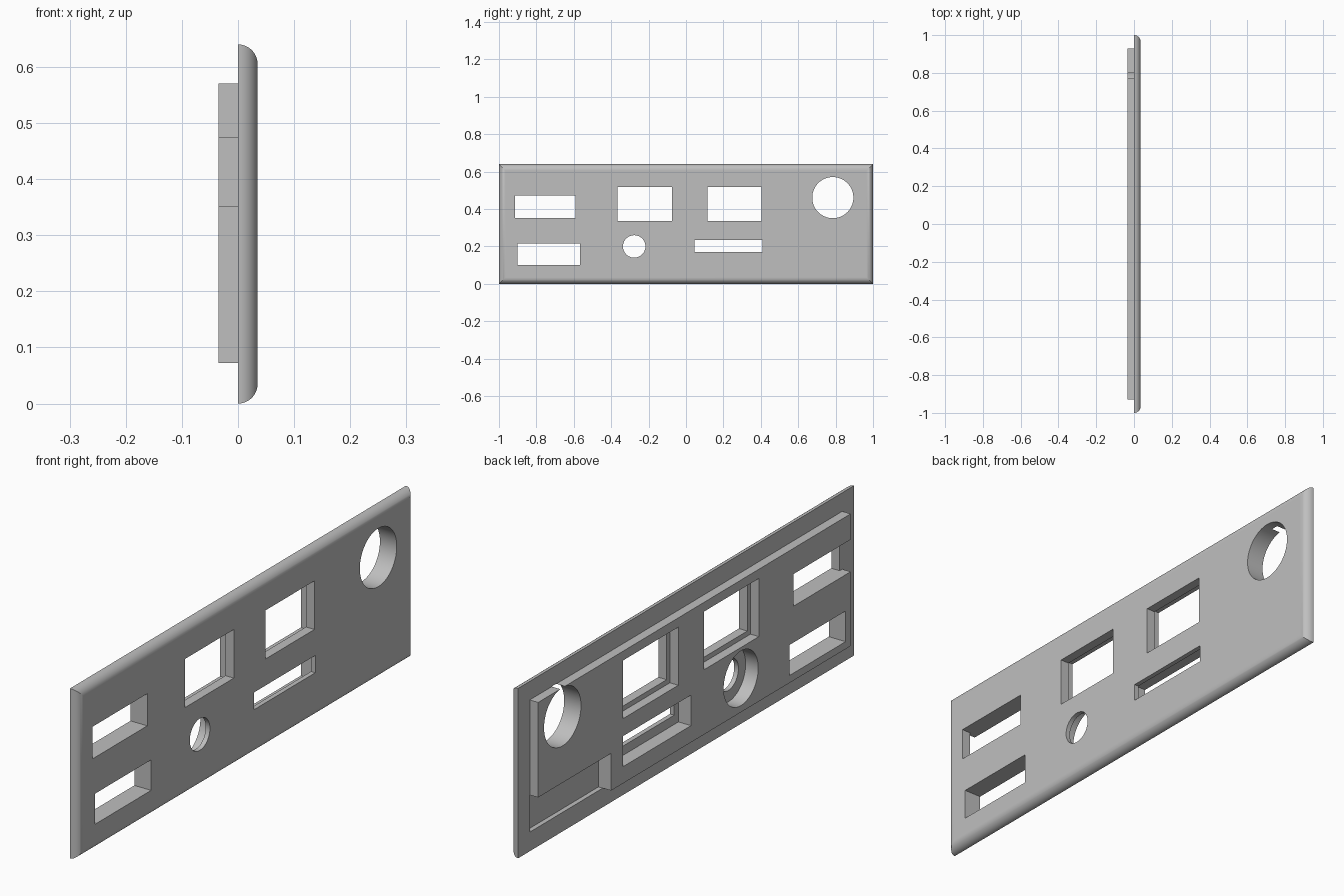
import bpy
import bmesh
from math import sin, cos, pi
from mathutils import Matrix, Vector

cube = bpy.data.objects.get("Cube")
if cube:
    bpy.data.objects.remove(cube)

T = 0.035            # thickness of each layer
POCKET = T / 2       # depth of pockets sunk into the front panel
HEIGHT = 0.64
BACK = -0.1          # cutters start well behind the plate

grey = bpy.data.materials.new("light_grey")
grey.use_nodes = True
colour = (0.52, 0.52, 0.52, 1)
grey.diffuse_color = colour
grey.node_tree.nodes["Principled BSDF"].inputs["Base Color"].default_value = colour


def add_object(name, bm):
    bmesh.ops.recalc_face_normals(bm, faces=bm.faces)
    mesh = bpy.data.meshes.new(name)
    bm.to_mesh(mesh)
    bm.free()
    mesh.materials.append(grey)
    obj = bpy.data.objects.new(name, mesh)
    bpy.context.collection.objects.link(obj)
    return obj


def box(name, x0, x1, y0, y1, z0, z1):
    bm = bmesh.new()
    bmesh.ops.create_cube(bm, size=1)
    bmesh.ops.scale(bm, verts=bm.verts, vec=(x1 - x0, y1 - y0, z1 - z0))
    bmesh.ops.translate(bm, verts=bm.verts,
                        vec=((x0 + x1) / 2, (y0 + y1) / 2, (z0 + z1) / 2))
    return add_object(name, bm)


def disc(name, x0, x1, y, z, radius):
    bm = bmesh.new()
    place = Matrix.Translation(Vector(((x0 + x1) / 2, y, z))) @ Matrix.Rotation(pi / 2, 4, 'Y')
    bmesh.ops.create_cone(bm, cap_ends=True, segments=64, radius1=radius,
                          radius2=radius, depth=x1 - x0, matrix=place)
    return add_object(name, bm)


def pillow_panel(name, steps=12):
    """Rectangular panel with a quarter-round rim and mitred corners."""
    bm = bmesh.new()
    rings = []
    for i in range(steps + 1):
        a = pi / 2 * i / steps
        x, inset = T * sin(a), T * (1 - cos(a))
        y, z0, z1 = 1 - inset, inset, HEIGHT - inset
        rings.append([bm.verts.new((x, *p)) for p in ((-y, z0), (y, z0), (y, z1), (-y, z1))])
    for low, high in zip(rings, rings[1:]):
        for k in range(4):
            n = (k + 1) % 4
            bm.faces.new((low[k], low[n], high[n], high[k]))
    bm.faces.new(rings[0])
    bm.faces.new(rings[-1])
    return add_object(name, bm)


def combine(target, tool, operation):
    mod = target.modifiers.new(operation.title(), 'BOOLEAN')
    mod.operation, mod.solver, mod.object = operation, 'EXACT', tool
    bpy.ops.object.select_all(action='DESELECT')
    bpy.context.view_layer.objects.active = target
    target.select_set(True)
    bpy.ops.object.modifier_apply(modifier=mod.name)
    bpy.data.objects.remove(tool)


# Rounded front panel with the raised backing plate fused behind it
panel = pillow_panel("face_panel")
combine(panel, box("backing_plate", -T, 0, -0.93, 0.93, 0.072, 0.57), 'UNION')

# Rectangular cuts: depth reached towards the front, then y and z ranges
THROUGH = 0.1
cuts = [
    (THROUGH, -0.915, -0.59, 0.352, 0.473),    # upper slot
    (0, -1.1, -0.59, 0.352, 0.473),            # upper slot, open at plate end
    (THROUGH, -0.9, -0.567, 0.1, 0.215),       # lower slot
    (THROUGH, 0.045, 0.41, 0.17, 0.235),       # narrow slot
    (POCKET, 0.02, 0.425, 0.135, 0.25),        # pocket behind narrow slot
    (POCKET, 0.496, 0.93, 0.072, 0.212),       # corner recess
]
for centre in (-0.22, 0.26):                   # pair of windows with rebates
    cuts.append((THROUGH, centre - 0.145, centre + 0.145, 0.335, 0.518))
    cuts.append((0, centre - 0.164, centre + 0.164, 0.316, 0.535))
for depth, *extent in cuts:
    combine(panel, box("cutter", BACK, depth, *extent), 'DIFFERENCE')

# Clear the sliver of plate left in the corner recess
combine(panel, box("cutter", BACK, -0.0001, 0.496, 1.1, 0.03, 0.212), 'DIFFERENCE')

# Round holes: large opening and counterbored small one
for depth, y, z, radius in ((THROUGH, 0.785, 0.461, 0.11),
                            (THROUGH, -0.277, 0.2, 0.06),
                            (POCKET, -0.277, 0.2, 0.103)):
    combine(panel, disc("cutter", BACK, depth, y, z, radius), 'DIFFERENCE')

# Smooth rounded rim and holes, flat faces elsewhere
bpy.ops.object.select_all(action='DESELECT')
panel.select_set(True)
bpy.context.view_layer.objects.active = panel
bpy.ops.object.shade_smooth_by_angle()
weighted = panel.modifiers.new("Flat faces", 'WEIGHTED_NORMAL')
weighted.keep_sharp = True
